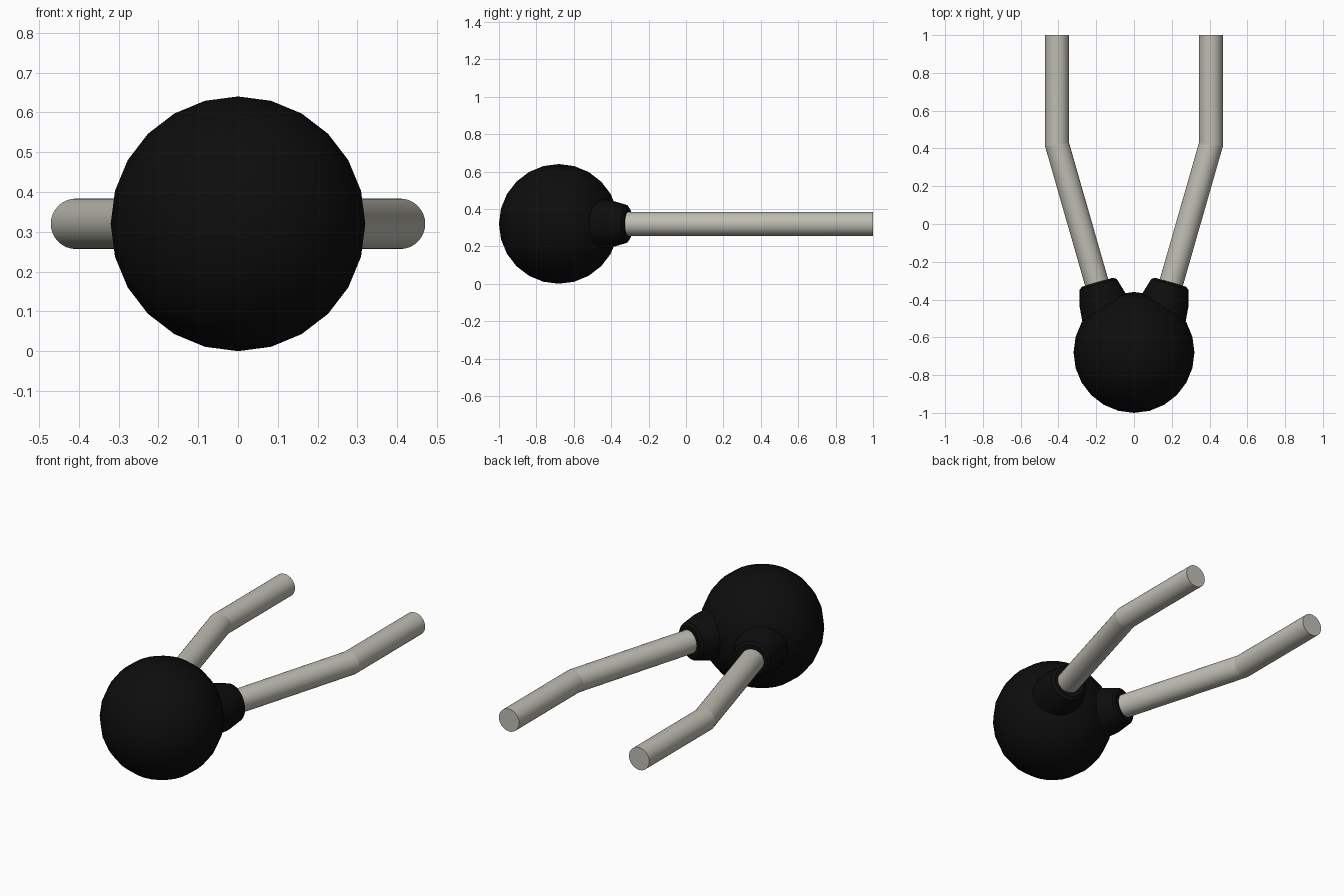
import bpy, bmesh, math
from mathutils import Vector, Matrix

cube = bpy.data.objects.get("Cube")
if cube:
    bpy.data.objects.remove(cube, do_unlink=True)


def material(name, rgb):
    m = bpy.data.materials.new(name)
    m.use_nodes = True
    m.diffuse_color = (*rgb, 1)
    m.node_tree.nodes["Principled BSDF"].inputs["Base Color"].default_value = (*rgb, 1)
    return m


BLACK = material("matte black", (0.004, 0.004, 0.004))
GREY = material("warm light grey", (0.52, 0.51, 0.45))

Z = 0.32          # height of the centre line
SIDES = 32
TILT = math.radians(16)


def finish(name, bm, mat):
    """Turn a bmesh into a smooth-shaded object."""
    bmesh.ops.recalc_face_normals(bm, faces=bm.faces)
    mesh = bpy.data.meshes.new(name)
    bm.to_mesh(mesh)
    bm.free()
    mesh.materials.append(mat)
    ob = bpy.data.objects.new(name, mesh)
    bpy.context.collection.objects.link(ob)
    bpy.ops.object.select_all(action='DESELECT')
    ob.select_set(True)
    bpy.context.view_layer.objects.active = ob
    bpy.ops.object.shade_smooth_by_angle(angle=math.radians(32))
    return ob


def loft(rings):
    """Capped tube through rings of (centre, sideways axis, side radius, height radius)."""
    bm = bmesh.new()
    loops = []
    for c, side, rs, rz in rings:
        loops.append([bm.verts.new(c + side * rs * math.cos(a) + Vector((0, 0, rz * math.sin(a))))
                      for a in (2 * math.pi * i / SIDES for i in range(SIDES))])
    for lo, hi in zip(loops, loops[1:]):
        for i in range(SIDES):
            j = (i + 1) % SIDES
            bm.faces.new((lo[i], lo[j], hi[j], hi[i]))
    bm.faces.new(loops[0])
    bm.faces.new(loops[-1])
    return bm, loops


# Round head
bm = bmesh.new()
bmesh.ops.create_uvsphere(bm, u_segments=24, v_segments=12, radius=0.32,
                          matrix=Matrix.Translation((0, -0.68, Z)))
finish("ball", bm, BLACK)

for label, s in (("left", 1), ("right", -1)):
    along = Vector((s * math.sin(TILT), math.cos(TILT), 0))    # outward along the sloping arm
    side = Vector((math.cos(TILT), -s * math.sin(TILT), 0))
    bend = Vector((s * 0.407, 0.42, Z))

    # Bent rod with a mitred joint
    r = 0.0635
    half = TILT / 2
    mitre = Vector((math.cos(half), -s * math.sin(half), 0))
    bm, loops = loft([(bend - along * 0.9, side, r, r),
                      (bend, mitre, r / math.cos(half), r),
                      (Vector((s * 0.407, 1, Z)), Vector((1, 0, 0)), r, r)])
    for i in range(SIDES):
        bm.edges.get((loops[1][i], loops[1][(i + 1) % SIDES])).smooth = False
    finish(label + "_rod", bm, GREY)

    # Tapered socket with a rounded lip
    tip = Vector((s * 0.193, -0.308, Z))
    profile = [(-0.25, 0.142), (-0.10, 0.127), (-0.035, 0.109), (-0.012, 0.102), (0, 0.085)]
    bm, _ = loft([(tip + along * t, side, q, q) for t, q in profile])
    finish(label + "_socket", bm, BLACK)
